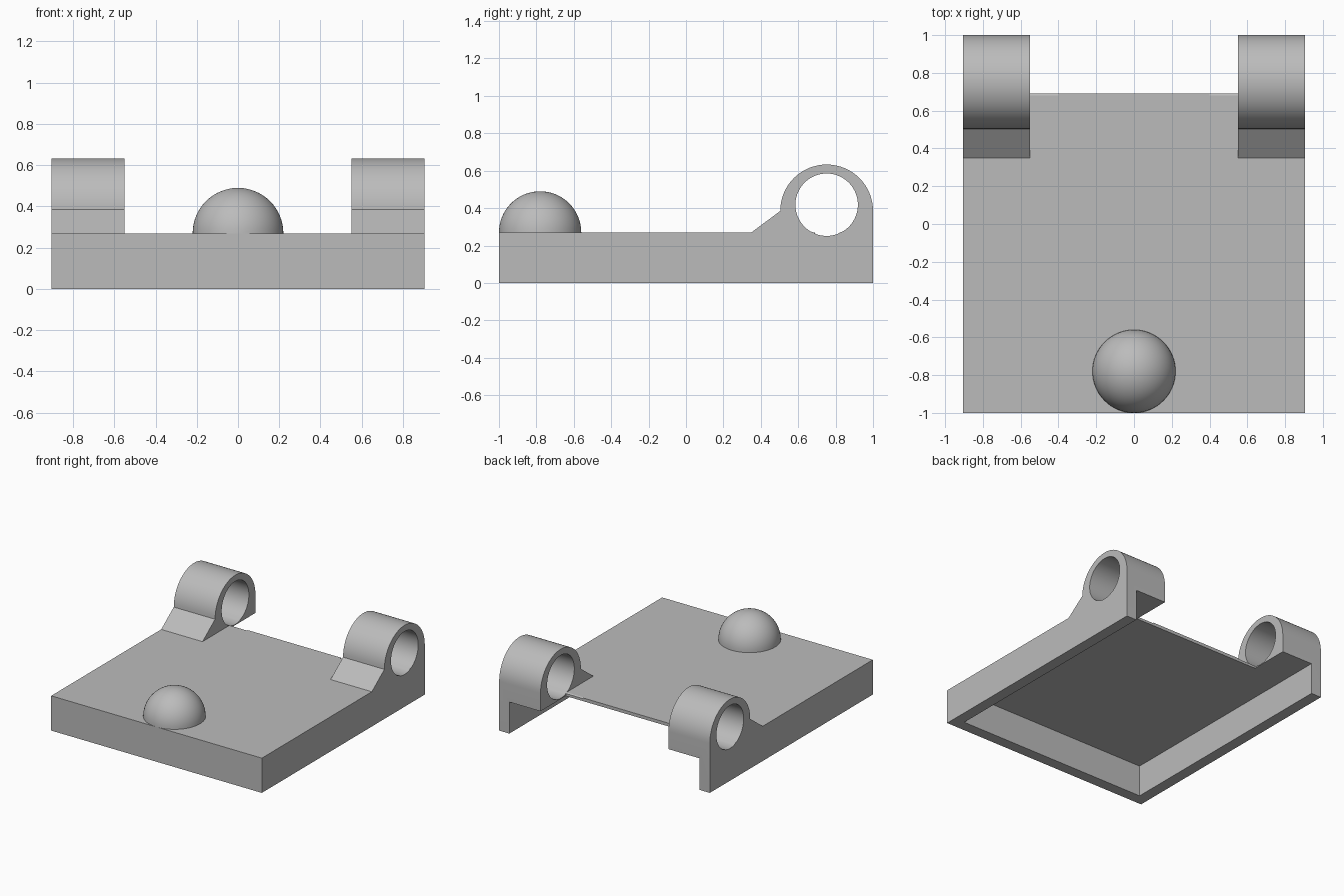
import bpy, bmesh, math

cube = bpy.data.objects.get("Cube")
if cube:
    bpy.data.objects.remove(cube, do_unlink=True)

# Main dimensions
HALF_W, WALL = 0.905, 0.087
DECK_TOP, DECK_LOW, DECK_BACK = 0.27, 0.245, 0.69
HINGE_Y, HINGE_Z, HINGE_R = 0.752, 0.385, 0.248
BORE_Z, BORE_R = 0.418, 0.167
HINGE_IN = 0.55

grey = bpy.data.materials.new("plain_grey")
grey.use_nodes = True
grey.diffuse_color = (0.5, 0.5, 0.5, 1)
grey.node_tree.nodes["Principled BSDF"].inputs["Base Color"].default_value = (0.5, 0.5, 0.5, 1)


def add_object(name, bm):
    bmesh.ops.recalc_face_normals(bm, faces=bm.faces)
    mesh = bpy.data.meshes.new(name)
    bm.to_mesh(mesh)
    bm.free()
    mesh.materials.append(grey)
    obj = bpy.data.objects.new(name, mesh)
    bpy.context.collection.objects.link(obj)
    return obj


def extrude_profile(name, profile, x0, x1):
    """Solid with a side profile of (y, z) points, running from x0 to x1."""
    bm = bmesh.new()
    face = bm.faces.new([bm.verts.new((x0, y, z)) for y, z in profile])
    new = bmesh.ops.extrude_face_region(bm, geom=[face])["geom"]
    verts = [v for v in new if isinstance(v, bmesh.types.BMVert)]
    bmesh.ops.translate(bm, verts=verts, vec=(x1 - x0, 0, 0))
    return add_object(name, bm)


def box(name, x0, x1, y0, y1, z0, z1):
    return extrude_profile(name, [(y0, z0), (y1, z0), (y1, z1), (y0, z1)], x0, x1)


def select_only(obj):
    bpy.ops.object.select_all(action="DESELECT")
    obj.select_set(True)
    bpy.context.view_layer.objects.active = obj


def combine(target, tool, operation):
    mod = target.modifiers.new(operation.lower(), "BOOLEAN")
    mod.operation, mod.solver, mod.object = operation, "EXACT", tool
    select_only(target)
    bpy.ops.object.modifier_apply(modifier=mod.name)
    bpy.data.objects.remove(tool, do_unlink=True)


# Rounded hinge top, from the back edge over to the ramp
arc = [(HINGE_Y + HINGE_R * math.cos(math.pi * i / 32),
        HINGE_Z + HINGE_R * math.sin(math.pi * i / 32)) for i in range(33)]
ramp_foot = (0.35, DECK_TOP)

# Bore outline, with a small flat ledge on both sides of its lowest part
bore = []
for i in range(64):
    a = math.tau * (i + 0.5) / 64
    y, z = BORE_R * math.cos(a), BORE_Z + BORE_R * math.sin(a)
    if z < DECK_TOP and abs(y) > 0.062:
        z = DECK_TOP
    bore.append((HINGE_Y + y, z))

# Tray: deck, front wall, side walls and hinge knuckles in one body
body = box("tray_with_hinges", -HALF_W, HALF_W, -1, DECK_BACK, DECK_LOW, DECK_TOP)
combine(body, box("front_wall", -HALF_W, HALF_W, -1, -1 + WALL, 0, DECK_TOP), "UNION")
for side in (-1, 1):
    cheek = [(-1, 0), (1, 0)] + arc + [ramp_foot, (-1, DECK_TOP)]
    knuckle = [(0.35, DECK_LOW), (1, DECK_LOW)] + arc + [ramp_foot]
    combine(body, extrude_profile("side_wall", cheek,
                                  side * (HALF_W - WALL), side * HALF_W), "UNION")
    combine(body, extrude_profile("hinge_knuckle", knuckle,
                                  side * HINGE_IN, side * HALF_W), "UNION")
    combine(body, extrude_profile("hinge_bore", bore,
                                  side * 0.4, side * 1.1), "DIFFERENCE")

# Merge coplanar faces left by the joins
bm = bmesh.new()
bm.from_mesh(body.data)
bmesh.ops.remove_doubles(bm, verts=bm.verts, dist=0.0001)
bmesh.ops.dissolve_limit(bm, angle_limit=math.radians(0.5), verts=bm.verts, edges=bm.edges)
bm.to_mesh(body.data)
bm.free()

# Half-round knob on the deck
bm = bmesh.new()
bmesh.ops.create_uvsphere(bm, u_segments=64, v_segments=32, radius=0.22)
bmesh.ops.bisect_plane(bm, geom=bm.verts[:] + bm.edges[:] + bm.faces[:],
                       plane_co=(0, 0, 0), plane_no=(0, 0, 1), clear_inner=True)
knob = add_object("round_knob", bm)
knob.location = (0, -0.78, DECK_TOP)

for obj in (body, knob):
    select_only(obj)
    bpy.ops.object.shade_smooth_by_angle(angle=math.radians(25))
